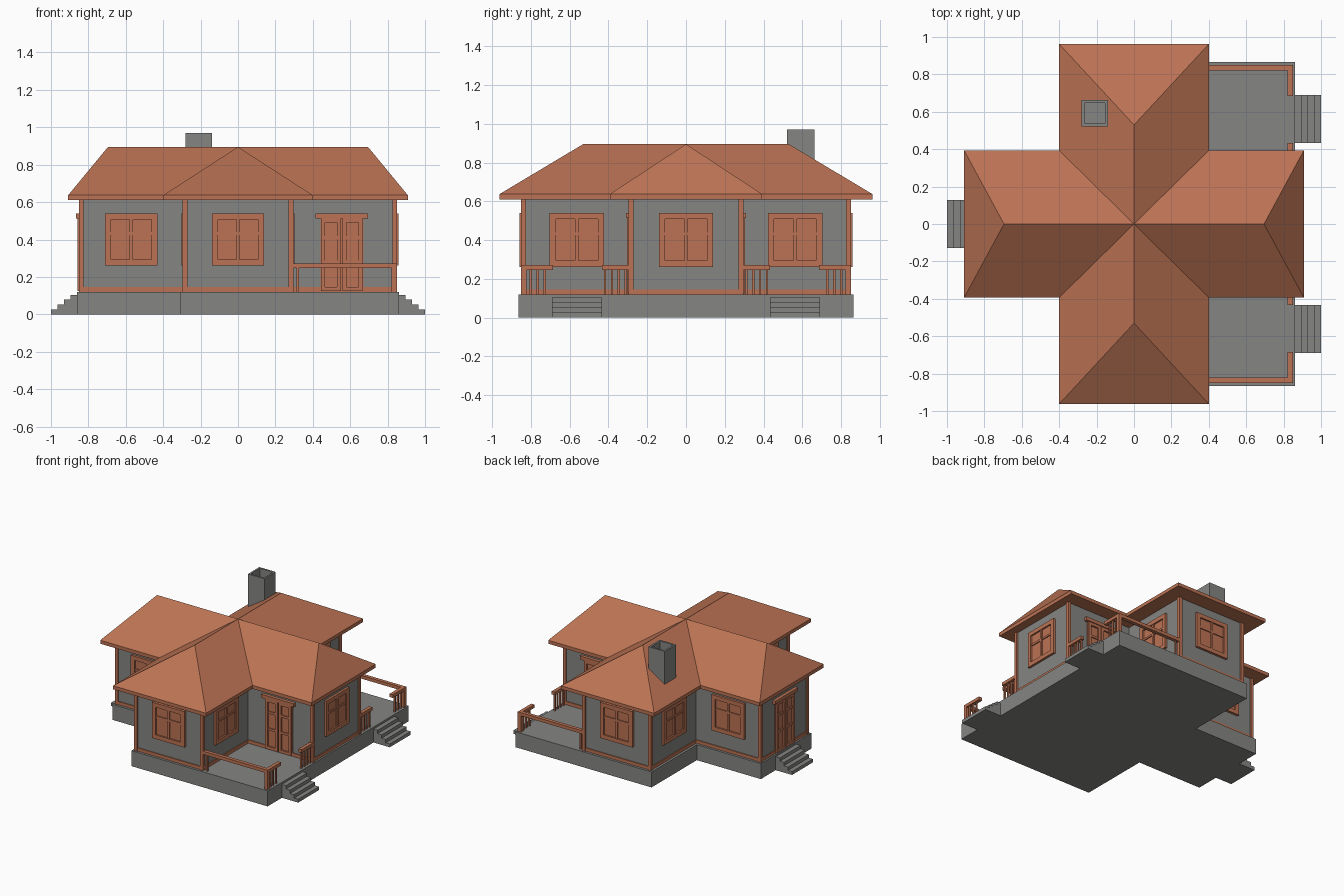
import bpy, bmesh, math
from mathutils import Matrix, Vector

if "Cube" in bpy.data.objects:
    bpy.data.objects.remove(bpy.data.objects["Cube"])


def mat(name, col):
    m = bpy.data.materials.new(name)
    m.diffuse_color = (*col, 1)
    m.use_nodes = True
    m.node_tree.nodes["Principled BSDF"].inputs["Base Color"].default_value = m.diffuse_color
    return m


TERRA = mat("terracotta", (0.50, 0.17, 0.088))
GREY = mat("stone grey", (0.235, 0.235, 0.23))


def finish(name, bm, material):
    bmesh.ops.recalc_face_normals(bm, faces=bm.faces)
    me = bpy.data.meshes.new(name)
    bm.to_mesh(me)
    bm.free()
    me.materials.append(material)
    ob = bpy.data.objects.new(name, me)
    bpy.context.collection.objects.link(ob)
    return ob


def add_box(bm, x0, x1, y0, y1, z0, z1, m=Matrix()):
    t = Matrix.Translation(((x0 + x1) / 2, (y0 + y1) / 2, (z0 + z1) / 2))
    s = Matrix.Diagonal((x1 - x0, y1 - y0, z1 - z0, 1))
    return bmesh.ops.create_cube(bm, size=1, matrix=m @ t @ s)["verts"]


def boxes(name, items, material, m=Matrix()):
    bm = bmesh.new()
    for b in items:
        add_box(bm, *b, m)
    return finish(name, bm, material)


def prism(name, outline, z0, z1, material):
    bm = bmesh.new()
    f = bm.faces.new([bm.verts.new((x, y, z0)) for x, y in outline])
    r = bmesh.ops.extrude_face_region(bm, geom=[f])
    for v in r["geom"]:
        if isinstance(v, bmesh.types.BMVert):
            v.co.z = z1
    return finish(name, bm, material)


def cross(a, b, lx, ly):
    """Outline of a cross: half widths a (x) and b (y), half lengths lx, ly."""
    return [(a, -ly), (a, -b), (lx, -b), (lx, b), (a, b), (a, ly),
            (-a, ly), (-a, b), (-lx, b), (-lx, -b), (-a, -b), (-a, -ly)]


# foundation, walls and base trim
prism("foundation", [(-.31, -.865), (.86, -.865), (.86, .865), (-.31, .865),
                     (-.31, .31), (-.86, .31), (-.86, -.31), (-.31, -.31)], 0, .12, GREY)
prism("walls", cross(.285, .285, .84, .84), .12, .61, GREY)
prism("base_trim", cross(.292, .292, .847, .847), .12, .145, TERRA)

# corner posts
posts = []
for sx in (-1, 1):
    for sy in (-1, 1):
        for cx, cy in ((.283, .838), (.838, .283)):
            x, y = sx * cx, sy * cy
            posts.append((x - .013, x + .013, y - .013, y + .013, .12, .61))
boxes("corner_posts", posts, TERRA)

# hipped cross roof
bm = bmesh.new()
out = cross(.4, .393, .908, .962)
low = [bm.verts.new((x, y, .61)) for x, y in out]
eave = [bm.verts.new((x, y, .637)) for x, y in out]
peak = bm.verts.new((0, 0, .895))
bm.faces.new(low)
for i in range(12):
    j = (i + 1) % 12
    bm.faces.new((low[i], low[j], eave[j], eave[i]))
ends = {2: (.695, 0), 5: (0, .53), 8: (-.695, 0), 11: (0, -.53)}
for i, (x, y) in ends.items():
    ridge = bm.verts.new((x, y, .895))
    a, b = eave[i], eave[(i + 1) % 12]
    bm.faces.new((a, b, ridge))
    bm.faces.new((eave[i - 1], a, ridge, peak))
    bm.faces.new((b, eave[(i + 2) % 12], peak, ridge))
finish("roof", bm, TERRA)

# hollow chimney
bm = bmesh.new()
add_box(bm, -.28, -.14, .522, .662, .66, .97)
bm.faces.ensure_lookup_table()
top = max(bm.faces, key=lambda f: f.calc_center_median().z)
bmesh.ops.inset_region(bm, faces=[top], thickness=.02)
r = bmesh.ops.extrude_face_region(bm, geom=[top])
bmesh.ops.translate(bm, vec=(0, 0, -.15),
                    verts=[v for v in r["geom"] if isinstance(v, bmesh.types.BMVert)])
bmesh.ops.delete(bm, geom=[top], context='FACES')
finish("chimney", bm, GREY)


def wall_frame(x, y, ang):
    """Local -y points out of the wall; ang turns it about z."""
    return Matrix.Translation((x, y, 0)) @ Matrix.Rotation(math.radians(ang), 4, 'Z')


def framed(w, z0, z1, t, d):
    """Four frame bars, half width w."""
    return [(-w, -w + t, -d, 0, z0, z1), (w - t, w, -d, 0, z0, z1),
            (-w + t, w - t, -d, 0, z0, z0 + t), (-w + t, w - t, -d, 0, z1 - t, z1)]


def window(x, y, ang):
    b = framed(.14, .262, .54, .032, .018)
    b += [(-.108, .108, -.006, 0, .29, .51),                   # pane
          (-.009, .009, -.015, 0, .29, .51),                   # mullion
          (-.108, .108, -.013, 0, .425, .44)]                  # crossbar
    boxes("window", b, TERRA, wall_frame(x, y, ang))


def door(x, y, ang):
    b = [(-.14, .14, -.025, 0, .513, .54),                     # header
         (-.115, .115, -.006, 0, .12, .513)]
    for s in (-1, 1):                                          # two glazed leaves
        for bar in framed(.054, .125, .513, .022, .018):
            b.append((bar[0] + s * .057, bar[1] + s * .057) + bar[2:])
        for z in (.27, .4):
            b.append((s * .057 - .034, s * .057 + .034, -.014, 0, z, z + .018))
    boxes("door", b, TERRA, wall_frame(x, y, ang))


# windows: wing ends, wing sides
W, E = .285, .84
window(0, -E, 0)
window(0, E, 180)
window(E, 0, 90)
for s, ang in ((-1, 0), (1, 180)):
    window(-.57, s * W, ang)
    door(.555, s * W, ang)
    window(W, s * .563, 90)
    window(-W, s * .563, -90)
door(-E, 0, -90)


# steps
def steps(x, y, ang):
    b = [(-.128, .128, -.14 + i * .035, -.105 + i * .035, 0, .026 * (i + 1))
         for i in range(4)]
    boxes("steps", b, GREY, wall_frame(x, y, ang))


steps(.86, -.562, 90)
steps(.86, .562, 90)
steps(-.86, 0, -90)

# porch railings, mirrored front to back
for s, name in ((-1, "front_railing"), (1, "back_railing")):
    b = [(.285, .85, .822, .85, .247, .272),
         (.822, .85, .685, .822, .247, .272),
         (.822, .85, .295, .433, .247, .272),
         (.822, .85, .822, .85, .12, .247)]
    for y in (.80, .765, .728, .418, .382, .347, .312):
        b.append((.83, .842, y - .006, y + .006, .12, .247))
    b.append((.314, .326, .83, .842, .12, .247))
    b = [(x0, x1, min(s * y0, s * y1), max(s * y0, s * y1), z0, z1)
         for x0, x1, y0, y1, z0, z1 in b]
    boxes(name, b, TERRA)
